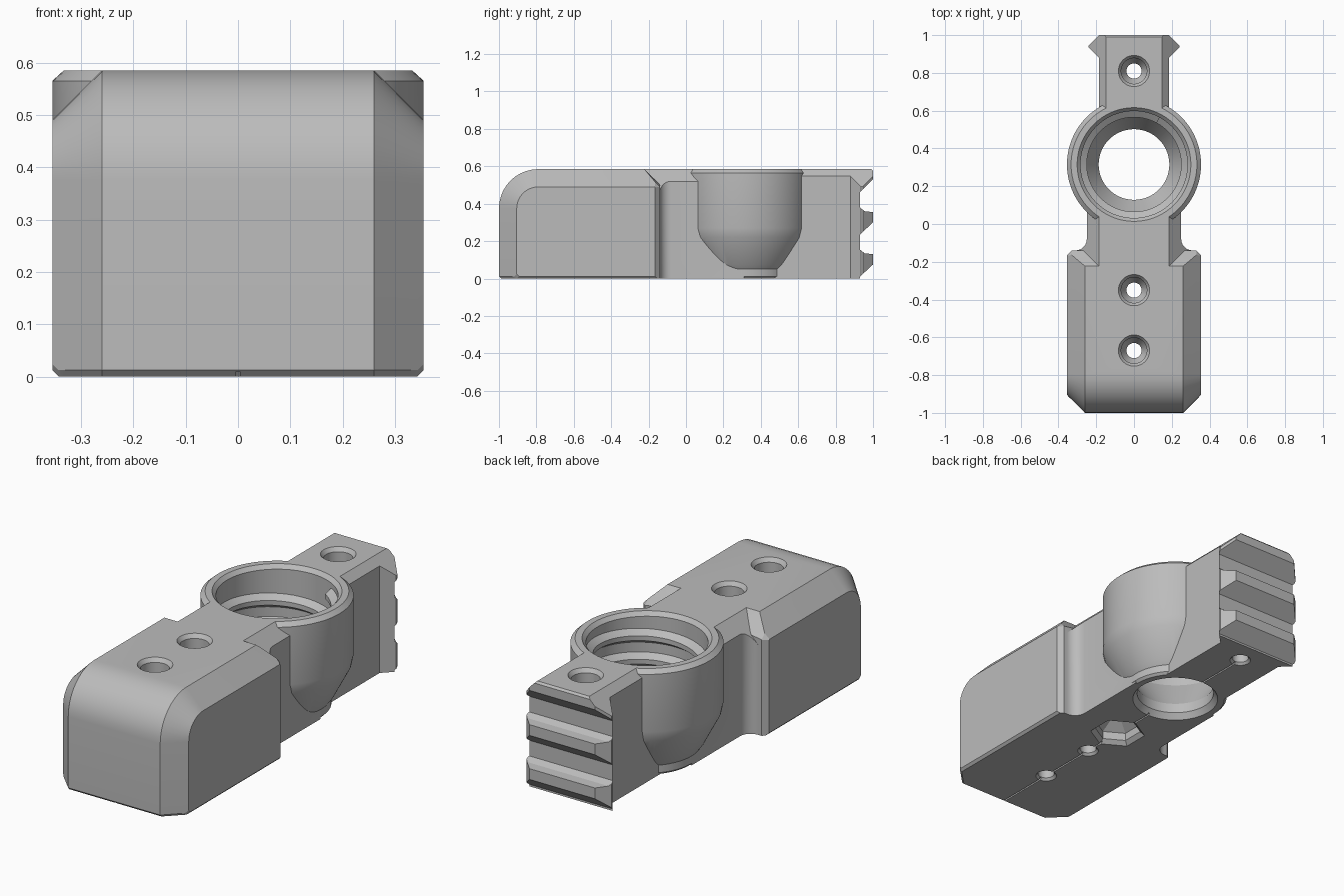
import bpy, bmesh
from math import cos, sin, pi, radians

if "Cube" in bpy.data.objects:
    bpy.data.objects.remove(bpy.data.objects["Cube"])

GREY = bpy.data.materials.new("machined_grey")
GREY.use_nodes = True
GREY.diffuse_color = (0.5, 0.5, 0.5, 1)
GREY.node_tree.nodes["Principled BSDF"].inputs["Base Color"].default_value = (0.5, 0.5, 0.5, 1)

TOP = 0.585
BORE_Y = 0.315


def loft(name, rings):
    """Skin equal-length rings of points and cap both ends."""
    bm = bmesh.new()
    rows = [[bm.verts.new(p) for p in ring] for ring in rings]
    n = len(rows[0])
    for a, b in zip(rows, rows[1:]):
        for i in range(n):
            j = (i + 1) % n
            bm.faces.new((a[i], a[j], b[j], b[i]))
    bm.faces.new(rows[0])
    bm.faces.new(rows[-1])
    bmesh.ops.recalc_face_normals(bm, faces=bm.faces)
    mesh = bpy.data.meshes.new(name)
    bm.to_mesh(mesh)
    bm.free()
    mesh.materials.append(GREY)
    ob = bpy.data.objects.new(name, mesh)
    bpy.context.collection.objects.link(ob)
    return ob


def prism(name, pts, axis, lo, hi):
    """Extrude a 2D outline along an axis."""
    place = {"x": lambda p, t: (t, p[0], p[1]),
             "y": lambda p, t: (p[0], t, p[1]),
             "z": lambda p, t: (p[0], p[1], t)}[axis]
    return loft(name, [[place(p, t) for p in pts] for t in (lo, hi)])


def lathe(name, profile, y, segs=96, turn=0.0):
    """Revolve (radius, height) pairs about a vertical axis."""
    angles = [turn + 2 * pi * i / segs for i in range(segs)]
    return loft(name, [[(r * cos(a), y + r * sin(a), z) for a in angles]
                       for r, z in profile])


def combine(ob, other, operation):
    mod = ob.modifiers.new("combine", "BOOLEAN")
    mod.operation = operation
    mod.solver = "EXACT"
    mod.object = other
    bpy.context.view_layer.objects.active = ob
    bpy.ops.object.modifier_apply(modifier=mod.name)
    bpy.data.objects.remove(other)


def mirrored(half):
    """Close a right-hand half outline with its reflection."""
    return half + [(-u, v) for u, v in reversed(half)]


def chamfered_section(half_width, flat):
    return mirrored([(half_width - 0.012, 0), (half_width, 0.012),
                     (half_width, TOP - half_width + flat), (flat, TOP)])


# Front block: rounded front, chamfered sides and shoulders
def block_profile(inset, back, base):
    top = TOP - inset
    c = 0.08 * (1 - inset / 0.095) + 0.003
    pts = [(back, base), (back, top - c), (back - c, top)]
    for i in range(11):
        a = pi / 2 + pi / 2 * i / 10
        pts.append((-0.79 + (0.21 - inset) * cos(a), TOP - 0.21 + (0.21 - inset) * sin(a)))
    return pts + [(-1 + inset, base + 0.012), (-0.988 + inset, base)]


layers = [(0.26, 0, -0.14, 0), (0.33, 0.07, -0.14, 0),
          (0.343, 0.083, -0.153, 0), (0.355, 0.095, -0.165, 0.012)]
signed = [(-x, *rest) for x, *rest in reversed(layers)] + layers
body = loft("mount_body", [[(x, y, z) for y, z in block_profile(i, b, base)]
                           for x, i, b, base in signed])

# Neck with filleted roots
fillet = [(0.31 + 0.06 * cos(a), -0.08 + 0.06 * sin(a))
          for a in (radians(-90 - 15 * i) for i in range(7))]
neck = prism("neck", mirrored([(0.31, -0.4)] + fillet + [(0.25, 0.31)]), "z", -0.1, 1)
combine(neck, prism("neck_section", chamfered_section(0.33, 0.185), "y", -0.5, 0.5), "INTERSECT")
combine(body, neck, "UNION")

# Rear stem with flared, toothed end
stem = prism("stem", mirrored([(0.185, 0.3), (0.185, 0.88), (0.24, 0.935),
                               (0.24, 0.945), (0.185, 1)]), "z", -0.1, 1)
combine(stem, prism("stem_section", chamfered_section(0.26, 0.147), "y", 0.2, 1.1), "INTERSECT")
teeth = [(0.2, -0.05), (0.93, -0.05), (0.93, 0.01), (1, 0.075), (1, 0.13),
         (0.955, 0.135), (0.93, 0.155), (0.93, 0.235), (1, 0.3), (1, 0.355),
         (0.955, 0.36), (0.93, 0.38), (0.93, 0.46), (1, 0.53), (1, 0.575),
         (0.99, TOP), (0.2, 0.7)]
teeth[-1:] = [(0.99, 0.7), (0.2, 0.7)]
combine(stem, prism("teeth", teeth, "x", -0.5, 0.5), "INTERSECT")
combine(body, stem, "UNION")

# Round boss tapering towards the base
boss = lathe("boss", [(0.24, 0), (0.252, 0.012), (0.252, 0.05), (0.27, 0.075),
                      (0.345, 0.22), (0.355, 0.27), (0.355, 0.565), (0.333, TOP)], BORE_Y)
combine(body, boss, "UNION")

# Main bore, screw holes, hexagonal pocket and base slit
bore = lathe("bore", [(0.215, -0.01), (0.187, 0.03), (0.187, 0.08), (0.283, 0.24),
                      (0.283, 0.565), (0.31, 0.595)], BORE_Y)
combine(body, bore, "DIFFERENCE")
for y in (0.81, -0.35, -0.67):
    hole = lathe("screw_hole", [(0.06, -0.01), (0.04, 0.012), (0.04, 0.3), (0.068, 0.35),
                                (0.068, 0.565), (0.09, 0.595)], y, 48)
    combine(body, hole, "DIFFERENCE")
pocket = lathe("hex_pocket", [(0.145, -0.01), (0.112, 0.02), (0.112, 0.06), (0.004, 0.13)],
               -0.125, 6, pi / 6)
combine(body, pocket, "DIFFERENCE")
slit = [(-0.004, -0.01), (0.004, -0.01), (0.004, 0.01), (-0.004, 0.01)]
combine(body, prism("slit", slit, "y", -1.1, 0.81), "DIFFERENCE")

# Helical thread inside the bore
section = [(0.29, -0.04), (0.25, -0.012), (0.25, 0.012), (0.29, 0.04)]
steps, turns, pitch = 64, 2.2, 0.12
path = [(2 * pi * i / steps, 0.245 + pitch * i / steps) for i in range(int(steps * turns))]
thread = loft("bore_thread", [[(r * cos(a), BORE_Y + r * sin(a), z + dz) for r, dz in section]
                              for a, z in path])

# Smooth curves, crisp edges
for ob in (body, thread):
    bpy.ops.object.select_all(action="DESELECT")
    ob.select_set(True)
    bpy.context.view_layer.objects.active = ob
    bpy.ops.object.shade_smooth_by_angle(angle=radians(25))
